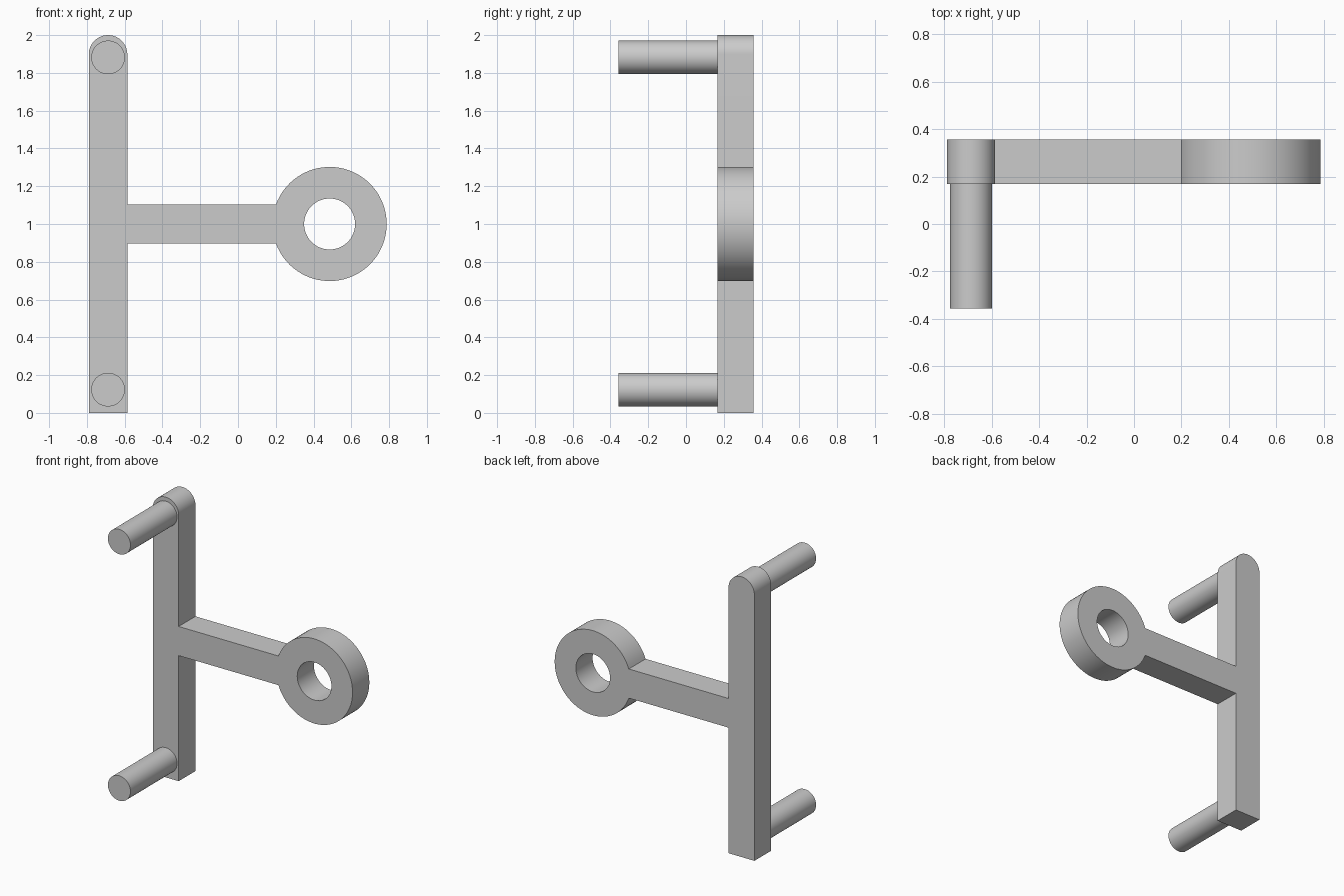
import bpy, bmesh, math
from mathutils import Vector

cube = bpy.data.objects.get("Cube")
if cube:
    bpy.data.objects.remove(cube, do_unlink=True)

# Single plain grey material
grey = bpy.data.materials.new("plain_grey")
grey.use_nodes = True
grey.diffuse_color = (0.6, 0.6, 0.6, 1)
grey.node_tree.nodes["Principled BSDF"].inputs["Base Color"].default_value = (0.6, 0.6, 0.6, 1)

FRONT, BACK = 0.168, 0.357
LEFT, RIGHT = -0.79, -0.586
POST_X = (LEFT + RIGHT) / 2
POST_R = (RIGHT - LEFT) / 2
RING_X, RING_R, HOLE_R = 0.485, 0.302, 0.135
ARM_HALF = 0.104


def arc(cx, cz, r, start, end, steps):
    """Points on an arc in the XZ plane, both ends included."""
    angles = [start + (end - start) * i / steps for i in range(steps + 1)]
    return [(cx + r * math.cos(a), cz + r * math.sin(a)) for a in angles]


def extruded(name, loops, y0, y1):
    """Solid made from closed XZ outlines; later outlines are holes."""
    bm = bmesh.new()
    edges = []
    for loop in loops:
        vs = [bm.verts.new((x, y0, z)) for x, z in loop]
        edges += [bm.edges.new((v, vs[i - 1])) for i, v in enumerate(vs)]
    if len(loops) == 1:
        faces = [bm.faces.new(vs)]
    else:
        fill = bmesh.ops.triangle_fill(bm, edges=edges, use_beauty=True,
                                       normal=Vector((0, -1, 0)))
        faces = [g for g in fill["geom"] if isinstance(g, bmesh.types.BMFace)]
    out = bmesh.ops.extrude_face_region(bm, geom=faces, use_keep_orig=True)
    moved = [g for g in out["geom"] if isinstance(g, bmesh.types.BMVert)]
    bmesh.ops.translate(bm, vec=(0, y1 - y0, 0), verts=moved)
    bmesh.ops.recalc_face_normals(bm, faces=bm.faces)
    mesh = bpy.data.meshes.new(name)
    bm.to_mesh(mesh)
    bm.free()
    mesh.materials.append(grey)
    obj = bpy.data.objects.new(name, mesh)
    bpy.context.collection.objects.link(obj)
    bpy.ops.object.select_all(action="DESELECT")
    obj.select_set(True)
    bpy.context.view_layer.objects.active = obj
    bpy.ops.object.shade_smooth_by_angle(angle=math.radians(30))
    return obj


# Plate: round-topped post, side arm and ring in one outline
join = math.pi - math.asin(ARM_HALF / RING_R)
outline = [(LEFT, 0), (RIGHT, 0), (RIGHT, 1 - ARM_HALF)]
outline += arc(RING_X, 1, RING_R, -join, join, 72)
outline += [(RIGHT, 1 + ARM_HALF)]
outline += arc(POST_X, 2 - POST_R, POST_R, 0, math.pi, 32)
hole = arc(RING_X, 1, HOLE_R, 0, math.tau, 64)[:-1]
extruded("bracket_plate", [outline, hole], FRONT, BACK)

# Two round pegs reaching forward from the post
for name, z in (("lower_peg", 0.123), ("upper_peg", 1.882)):
    circle = arc(POST_X, z, 0.089, 0, math.tau, 48)[:-1]
    extruded(name, [circle], -0.357, FRONT)
